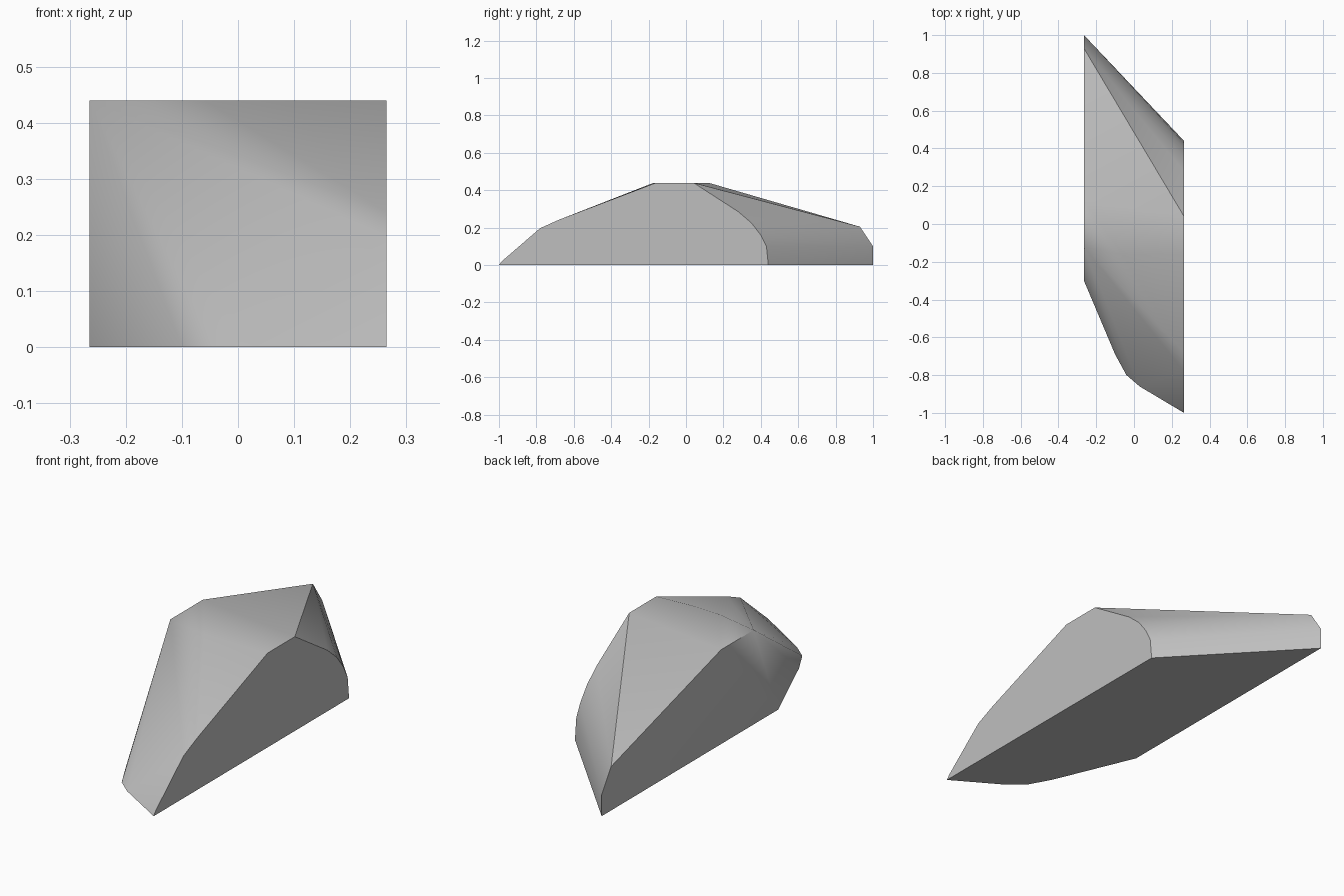
import bpy
import bmesh
import math

cube = bpy.data.objects.get("Cube")
if cube:
    bpy.data.objects.remove(cube, do_unlink=True)

HALF_WIDTH = 0.265

# Side outlines of the rock as (y, z)
left_end = [(-0.30, 0), (-0.12, 0.44), (0.12, 0.44), (0.93, 0.205), (1, 0.1), (1, 0)]
right_end = [(-1, 0), (-0.985, 0.02), (-0.78, 0.197), (-0.68, 0.242), (-0.16, 0.44),
             (0.04, 0.44), (0.28, 0.285), (0.35, 0.225), (0.4, 0.16), (0.43, 0.1), (0.44, 0)]
# Rounded nose on the ground and bowed front of the flat top
nose = [(-0.1, -0.69, 0), (-0.04, -0.80, 0), (0.03, -0.86, 0)]
top_front = [(-0.06, -0.165, 0.44), (0.08, -0.172, 0.44)]

points = [(-HALF_WIDTH, y, z) for y, z in left_end]
points += [(HALF_WIDTH, y, z) for y, z in right_end]
points += nose + top_front

# Wrap the outlines in one convex skin
bm = bmesh.new()
for p in points:
    bm.verts.new(p)
hull = bmesh.ops.convex_hull(bm, input=bm.verts[:])
loose = [v for v in bm.verts if not v.link_faces]
bmesh.ops.delete(bm, geom=loose, context='VERTS')
bmesh.ops.dissolve_limit(bm, angle_limit=math.radians(0.5),
                         verts=bm.verts[:], edges=bm.edges[:])
bmesh.ops.recalc_face_normals(bm, faces=bm.faces[:])
mesh = bpy.data.meshes.new("rock")
bm.to_mesh(mesh)
bm.free()

rock = bpy.data.objects.new("rock", mesh)
bpy.context.collection.objects.link(rock)

# Plain stone colour
stone = bpy.data.materials.new("grey stone")
stone.use_nodes = True
colour = (0.52, 0.52, 0.52, 1)
stone.diffuse_color = colour
stone.node_tree.nodes["Principled BSDF"].inputs["Base Color"].default_value = colour
mesh.materials.append(stone)

# Soft slopes with crisp cut ends
bpy.ops.object.select_all(action='DESELECT')
rock.select_set(True)
bpy.context.view_layer.objects.active = rock
bpy.ops.object.shade_smooth_by_angle(angle=math.radians(30))
